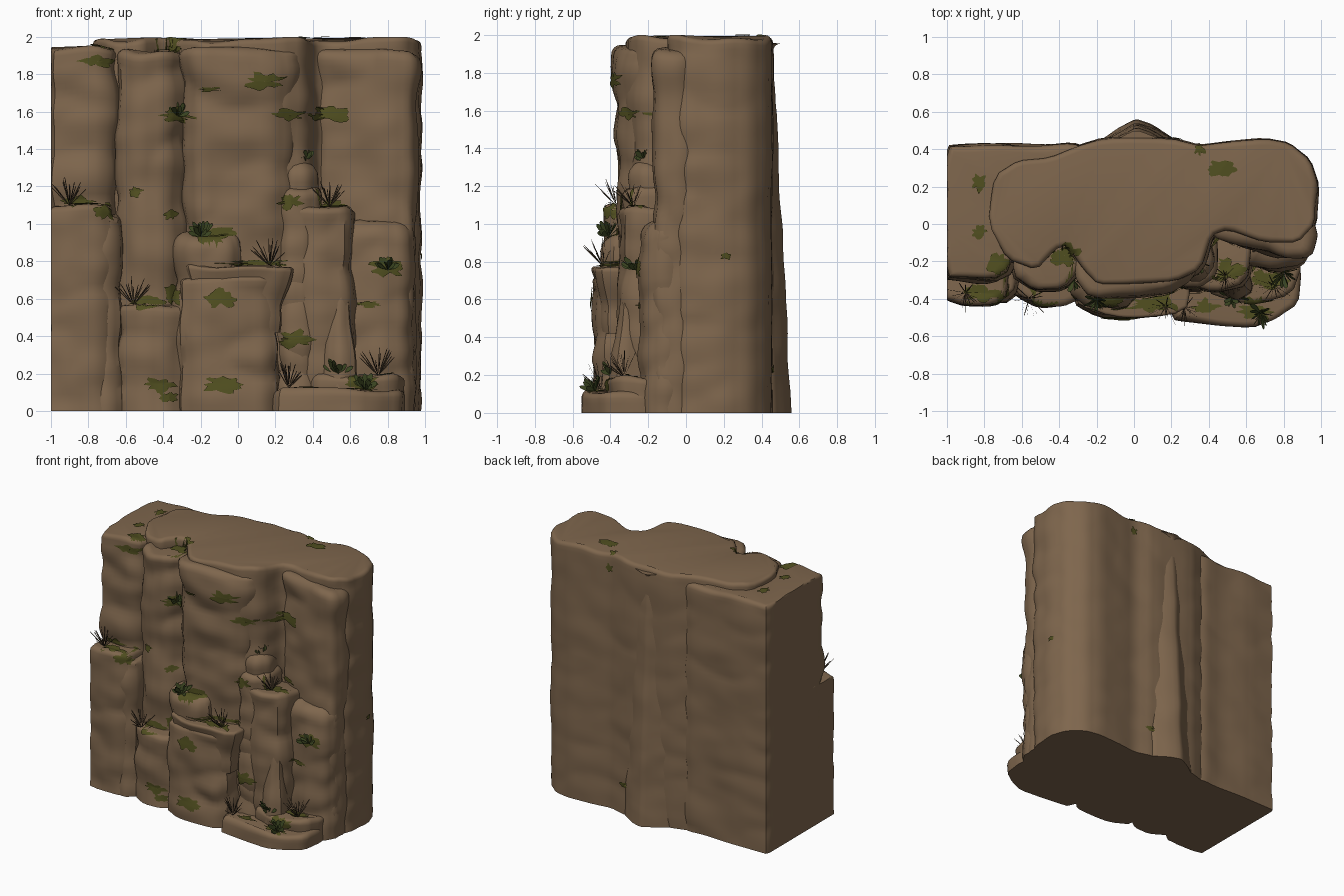
import bpy, math, random
from mathutils import Vector, noise
from mathutils.bvhtree import BVHTree

random.seed(4)
cube = bpy.data.objects.get("Cube")
if cube:
    bpy.data.objects.remove(cube)


def material(name, rgb):
    m = bpy.data.materials.new(name)
    m.use_nodes = True
    m.diffuse_color = (*rgb, 1)
    bsdf = m.node_tree.nodes["Principled BSDF"]
    bsdf.inputs["Base Color"].default_value = (*rgb, 1)
    bsdf.inputs["Roughness"].default_value = 0.9
    return m


ROCK = material("brown rock", (0.21, 0.133, 0.074))
MOSS = material("olive moss", (0.08, 0.077, 0.014))
LEAF = material("dark green leaf", (0.044, 0.06, 0.015))
GRASS = material("dry grass", (0.05, 0.033, 0.018))


def add_mesh(name, verts, faces, mat, angle=40):
    me = bpy.data.meshes.new(name)
    me.from_pydata(verts, [], faces)
    me.materials.append(mat)
    me.shade_smooth()
    me.set_sharp_from_angle(angle=math.radians(angle))
    ob = bpy.data.objects.new(name, me)
    bpy.context.collection.objects.link(ob)
    return ob


def resample(points, step=0.03):
    """Cut the corners once, then space points evenly round the outline."""
    pts = [Vector(p) for p in points]
    cut = []
    for a, b in zip(pts, pts[1:] + pts[:1]):
        cut += [a.lerp(b, 0.16), a.lerp(b, 0.84)]
    out = []
    for a, b in zip(cut, cut[1:] + cut[:1]):
        n = max(1, round((b - a).length / step))
        out += [a.lerp(b, i / n) for i in range(n)]
    return out


all_verts, all_faces = [], []


def rock(name, outline, z0, z1, amp=0.026, edge=0.035, taper=0, lean=0):
    """Weathered column: counter-clockwise outline, layered bumps, rounded top."""
    ring = resample(outline)
    n = len(ring)
    mid = sum(ring, Vector((0, 0))) / n
    normals = []
    for i in range(n):
        t = ring[(i + 2) % n] - ring[i - 2]
        normals.append(Vector((t.y, -t.x)).normalized())
    steps = max(3, round((z1 - edge - z0) / 0.03))
    levels = [(z0 + (z1 - edge - z0) * i / steps, 0) for i in range(steps)]
    for i in range(5):
        a = math.pi / 2 * i / 4
        levels.append((z1 - edge + edge * math.sin(a), edge * (1 - math.cos(a))))
    seed = Vector((random.random() * 9, random.random() * 9, 0))
    verts = []
    for z, inset in levels:
        s = (z - z0) / (z1 - z0)
        for p, nrm in zip(ring, normals):
            q = Vector((p.x, p.y, z))
            # Rounded layers with grooves between them, worn smoother at the back
            layer = 2 * abs(noise.noise(Vector((q.x * 1.8, q.y * 1.8, z * 3.6)) + seed)) - 0.45
            fine = noise.noise(Vector((q.x * 5, q.y * 5, z * 8)) + seed)
            wear = amp * (1 - 0.6 * max(0, nrm.y)) * (layer + 0.6 * fine)
            w = mid + (p - mid) * (1 - taper * s * s) + nrm * (wear - inset)
            dz = 0.03 * s ** 4 * noise.noise(Vector((p.x * 4, p.y * 4, 0)) + seed)
            verts.append((max(-1, min(1, w.x)), w.y + lean * s, min(2, z + dz)))
    faces = [list(range(n))[::-1]]
    for r in range(len(levels) - 1):
        for i in range(n):
            j = (i + 1) % n
            faces.append([r * n + i, r * n + j, (r + 1) * n + j, (r + 1) * n + i])
    top = (len(levels) - 1) * n
    faces.append(list(range(top, top + n)))
    base = len(all_verts)
    all_verts.extend(verts)
    all_faces.extend([[v + base for v in f] for f in faces])
    return add_mesh(name, verts, faces, ROCK)


# Main cliff body, with a slightly lower left end
rock("cliff_body", [(-.78, 0), (-.68, -.19), (-.52, -.25), (-.42, -.13), (-.36, -.11), (-.27, -.25),
     (-.2, -.33), (0, -.32), (.22, -.31), (.36, -.24), (.42, -.06), (.5, -.03), (.7, -.09),
     (.88, -.1), (.97, 0), (.985, .2), (.94, .34), (.83, .43), (.7, .455), (.5, .44),
     (.35, .42), (.2, .46), (-.17, .46), (-.3, .42), (-.45, .36), (-.62, .34), (-.74, .26)],
     0, 1.985, 0.017, 0.03)
rock("left_end", [(-1.03, -.28), (-.75, -.3), (-.66, -.25), (-.6, 0), (-.3, .2), (-.24, .4), (-.33, .43),
     (-.5, .415), (-.75, .43), (-1.03, .415)], 0, 1.94, 0.022)
rock("back_buttress", [(-.2, .44), (-.06, .52), (.01, .56), (.1, .53), (.22, .45), (.2, .3), (-.17, .3)],
     0, 1.95, 0.01, lean=-.095)

# Tall front columns
rock("second_column", [(-.65, -.27), (-.54, -.35), (-.38, -.34), (-.27, -.22), (-.3, 0), (-.64, 0)],
     0, 1.92, edge=0.05)
rock("centre_column", [(-.28, -.26), (-.2, -.36), (0, -.36), (.17, -.35), (.28, -.28), (.34, -.12),
     (.3, 0), (-.27, 0)], .7, 1.93, edge=0.05, taper=-.12)
rock("right_column", [(.42, -.05), (.6, -.12), (.8, -.18), (.93, -.16), (.96, -.04), (.9, .1), (.42, .1)],
     0, 1.93, edge=0.06)

# Lower blocks and ledges
rock("left_block", [(-1.03, -.4), (-.9, -.44), (-.75, -.43), (-.67, -.38), (-.67, -.1), (-1.03, -.1)], 0, 1.1)
rock("left_block_shoulder", [(-.85, -.37), (-.7, -.41), (-.62, -.35), (-.62, -.1), (-.85, -.1)], 0, 1.04)
rock("second_block", [(-.64, -.36), (-.5, -.44), (-.38, -.44), (-.28, -.38), (-.28, -.1), (-.63, -.1)], 0, .57)
rock("centre_step", [(-.35, -.35), (-.25, -.46), (-.05, -.47), (.05, -.38), (.02, -.1), (-.34, -.1)],
     0, .94, edge=0.07, taper=0.08)
rock("centre_block", [(-.32, -.42), (-.2, -.48), (0, -.49), (.14, -.48), (.22, -.42), (.21, -.1), (-.3, -.1)],
     0, .72)
rock("centre_ledge", [(-.23, -.41), (-.1, -.45), (.16, -.45), (.23, -.4), (.22, -.12), (-.23, -.12)],
     .42, .77, 0.018, 0.025, taper=-.33)
rock("pointed_block", [(.19, -.26), (.26, -.35), (.38, -.34), (.46, -.22), (.45, 0), (.19, 0)],
     0, 1.32, edge=0.08, taper=0.25)
rock("pointed_block_shoulder", [(.18, -.26), (.26, -.35), (.36, -.35), (.45, -.28), (.44, -.05), (.18, -.05)],
     0, 1.2, edge=0.06)
rock("right_shelf", [(.27, -.31), (.42, -.36), (.6, -.32), (.63, -.05), (.3, -.05)], 0, 1.08)
rock("leaning_spire", [(.44, -.36), (.55, -.42), (.64, -.36), (.6, -.2), (.46, -.2)],
     .05, .74, 0.01, 0.01, taper=0.75, lean=.02)
rock("right_block", [(.57, -.2), (.75, -.26), (.9, -.22), (.95, -.12), (.9, .05), (.58, .05)],
     0, 1.02, edge=0.1)
rock("base_ledge", [(.19, -.5), (.4, -.53), (.63, -.56), (.76, -.51), (.88, -.43), (.9, -.25),
     (.85, -.1), (.2, -.1)], 0, .11, 0.014)
rock("upper_base_ledge", [(.38, -.36), (.6, -.42), (.84, -.37), (.9, -.22), (.85, -.1), (.4, -.1)], 0, .19, 0.018)

surface = BVHTree.FromPolygons(all_verts, all_faces)
AIMS = {"front": (Vector((0, -2, 0)), Vector((0, 1, 0))),
        "back": (Vector((0, 2, 0)), Vector((0, -1, 0))),
        "side": (Vector((2, 0, 0)), Vector((-1, 0, 0))),
        "top": (Vector((0, 0, 3)), Vector((0, 0, -1)))}


def moss(aim, u, v, ru, rv):
    """Thin ragged patch laid on the rock along one direction."""
    start, way = AIMS[aim]
    rings, segs = 7, 28
    seed = Vector((random.random() * 50, random.random() * 50, 0))
    verts, ok = [], []
    for r in range(rings):
        for s in range(segs):
            a = math.tau * s / segs
            lobe = 0.85 + 0.7 * noise.noise(seed + Vector((math.cos(a), math.sin(a), 0)) * 2.2)
            k = lobe * (r + 0.05) / (rings - 1)
            p, q = u + ru * k * math.cos(a), v + rv * k * math.sin(a)
            o = {"top": (p, q, 0), "side": (0, p, q)}.get(aim, (p, 0, q))
            hit, nrm, _, _ = surface.ray_cast(start + Vector(o), way)
            point = hit - way * 0.004 + nrm * 0.004 if hit else Vector(o)
            verts.append(point)
            # Keep only points near the depth of the patch centre
            ok.append(hit is not None and abs((point - verts[0]).dot(way)) < 0.15)
    faces = []
    for r in range(rings - 1):
        for s in range(segs):
            t = (s + 1) % segs
            f = [r * segs + s, r * segs + t, (r + 1) * segs + t, (r + 1) * segs + s]
            if all(ok[i] for i in f) and max((verts[f[0]] - verts[i]).length for i in f) < 0.06:
                faces.append(f if aim != "back" else f[::-1])
    if faces:
        add_mesh("moss_patch", verts, faces, MOSS)


# Moss patches
for spot in [(-.75, 1.87, .1, .035), (-.33, 1.93, .06, .02), (.14, 1.76, .11, .05), (-.15, 1.72, .06, .015),
             (-.33, 1.58, .1, .04), (.27, 1.58, .1, .03), (.49, 1.59, .13, .05), (-.7, 1.07, .07, .05),
             (-.55, 1.17, .04, .03), (-.36, 1.05, .04, .03), (.28, 1.12, .07, .04), (-.47, .58, .1, .04),
             (-.35, .62, .05, .06), (-.1, .6, .09, .05), (.3, .38, .12, .05), (.8, .77, .1, .05),
             (.7, .57, .07, .02), (-.41, .14, .09, .04), (-.37, .07, .06, .03), (-.08, .14, .12, .05),
             (.08, .79, .18, .02), (-.86, 1.12, .09, .03), (.49, 1.1, .1, .03), (-.12, .95, .1, .04),
             (.66, .15, .1, .04)]:
    moss("front", *spot)
for spot in [(-.83, .22, .04, .05), (-.83, -.04, .04, .04), (-.72, -.22, .07, .08), (-.37, -.17, .08, .08),
             (.35, .4, .03, .04), (.47, .3, .08, .05), (.5, -.25, .11, .07),
             (.72, -.29, .12, .07), (-.82, -.37, .1, .05), (.1, -.42, .14, .06), (-.15, -.41, .1, .05),
             (.65, -.47, .1, .04), (.38, -.44, .08, .04)]:
    moss("top", *spot)
moss("back", .15, .24, .12, .03)
moss("back", .36, 1.88, .03, .04)
moss("side", .21, .83, .03, .02)


def tuft(name, x, y, z, mat, count, length, width, base_tilt, waist):
    """Fan of pointed blades rooted on the rock, leaning out from the cliff."""
    hit = surface.ray_cast(Vector((x, y, z + .12)), Vector((0, 0, -1)))[0]
    if hit is None or hit.z < z - .08:
        hit = surface.ray_cast(Vector((x, -2, z)), Vector((0, 1, 0)))[0]
    root = hit + Vector((0, -.008, .004))
    verts, faces = [], []
    for i in range(count):
        a = math.tau * (i + random.random() * 0.6) / count
        tilt = base_tilt * random.uniform(0.3, 1.2)
        d = Vector((math.sin(tilt) * math.cos(a), math.sin(tilt) * math.sin(a) - 0.25, math.cos(tilt)))
        d.normalize()
        side = d.cross(Vector((random.uniform(-.6, .6), -1, .6))).normalized() * width
        l = length * random.uniform(0.65, 1.1)
        b = len(verts)
        verts += [root]
        verts += [root + d * l * f + side * w for f, w in
                  ((waist, 1), (.9, .7), (1, 0), (.9, -.7), (waist, -1))]
        faces.append(list(range(b, b + 6)))
    add_mesh(name, verts, faces, mat)


# Plants on the ledges
for x, y, z in [(-.9, -.36, 1.1), (.49, -.27, 1.08), (.17, -.43, .77), (-.56, -.39, .58),
                (.27, -.44, .11), (.75, -.32, .19)]:
    tuft("grass_tuft", x, y, z, GRASS, 18, 0.15, 0.003, 0.75, 0.4)
for x, y, z in [(-.32, -.33, 1.57), (.35, -.2, 1.31), (-.2, -.4, .95), (.8, -.27, .75),
                (.53, -.38, .19), (.68, -.47, .11)]:
    tuft("leafy_plant", x, y, z, LEAF, 16, 0.095, 0.015, 1.05, 0.65)
